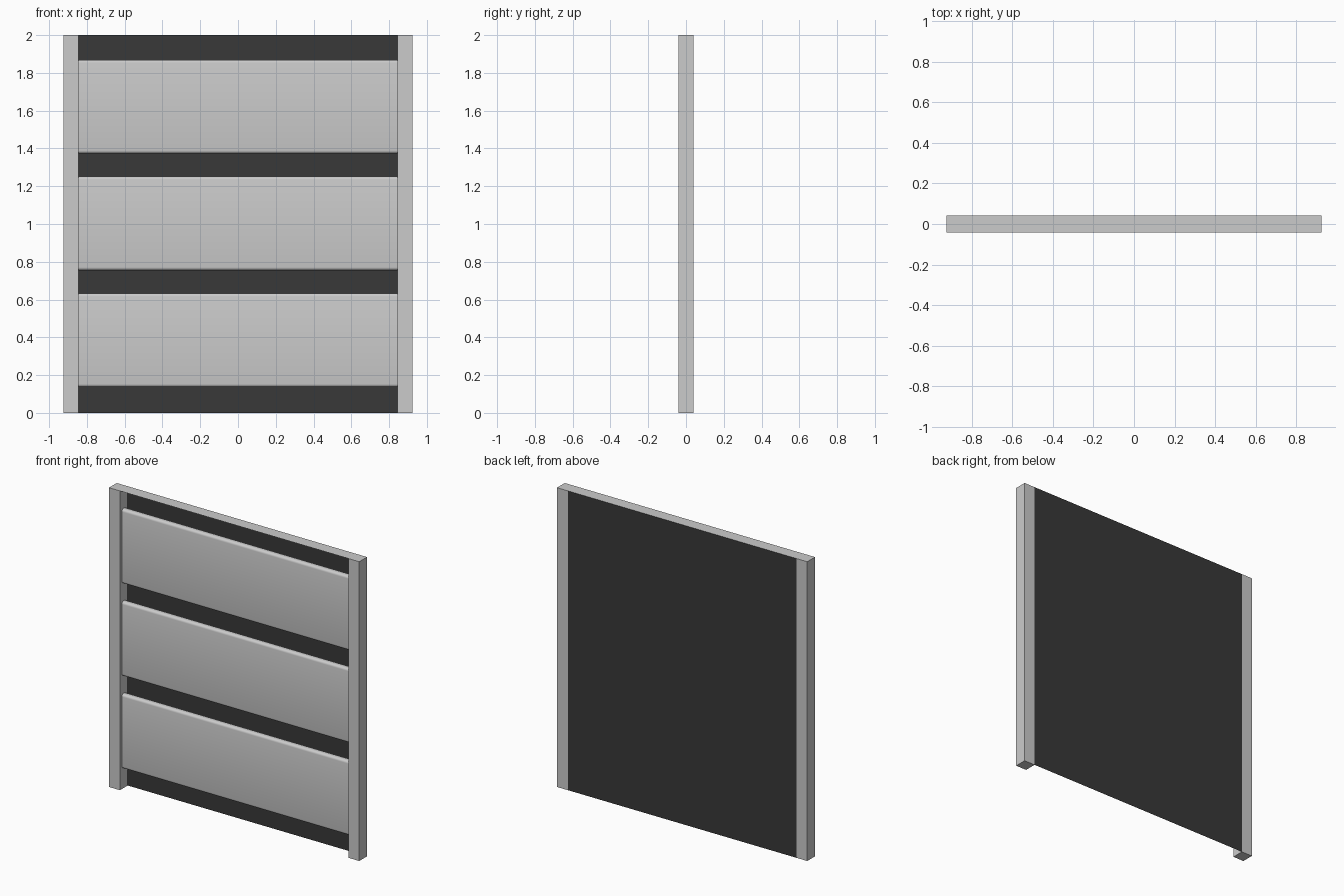
import bpy, bmesh
from mathutils import Vector

if "Cube" in bpy.data.objects:
    bpy.data.objects.remove(bpy.data.objects["Cube"])

W_OUT, W_IN, D, H = 0.925, 0.844, 0.041, 2.0


def colour(obj, name, value):
    mat = bpy.data.materials.new(name)
    mat.diffuse_color = (value, value, value, 1)
    mat.use_nodes = True
    mat.node_tree.nodes["Principled BSDF"].inputs["Base Color"].default_value = mat.diffuse_color
    obj.data.materials.append(mat)


def link(name, bm):
    bmesh.ops.recalc_face_normals(bm, faces=bm.faces)
    mesh = bpy.data.meshes.new(name)
    bm.to_mesh(mesh)
    bm.free()
    obj = bpy.data.objects.new(name, mesh)
    bpy.context.collection.objects.link(obj)
    return obj


def box(name, lo, hi, radius=0.0):
    """Box between two corners; radius rounds the edges running along x."""
    lo, hi = Vector(lo), Vector(hi)
    bm = bmesh.new()
    bmesh.ops.create_cube(bm, size=1)
    for v in bm.verts:
        v.co = (lo + hi) / 2 + v.co * (hi - lo)
    if radius:
        edges = [e for e in bm.edges
                 if abs(e.verts[0].co.x - e.verts[1].co.x) > 0.1]
        bmesh.ops.bevel(bm, geom=edges, offset=radius, segments=4,
                        profile=0.5, affect='EDGES')
    return link(name, bm)


def sheet(name, corners):
    bm = bmesh.new()
    bm.faces.new([bm.verts.new(c) for c in corners])
    return link(name, bm)


# Two square side posts
for side, x0, x1 in (("left", -W_OUT, -W_IN), ("right", W_IN, W_OUT)):
    box(side + "_post", (x0, -D, 0), (x1, D, H))

# Three wide slats with rounded long edges
for i in range(3):
    z = 0.137 + i * 0.618
    slat = box(f"slat_{i + 1}", (-W_IN, -0.022, z), (W_IN, 0.022, z + 0.496), 0.016)
    bpy.context.view_layer.objects.active = slat
    slat.select_set(True)
    bpy.ops.object.shade_smooth_by_angle()
    slat.select_set(False)

# Thin dark back panel, flush with the rear of the posts
back = sheet("back_panel", [(W_IN, D, 0), (-W_IN, D, 0), (-W_IN, D, H), (W_IN, D, H)])
colour(back, "dark", 0.04)

# Thin top cover between the posts
top = sheet("top_cover", [(-W_IN, -D, H), (W_IN, -D, H), (W_IN, D, H), (-W_IN, D, H)])
